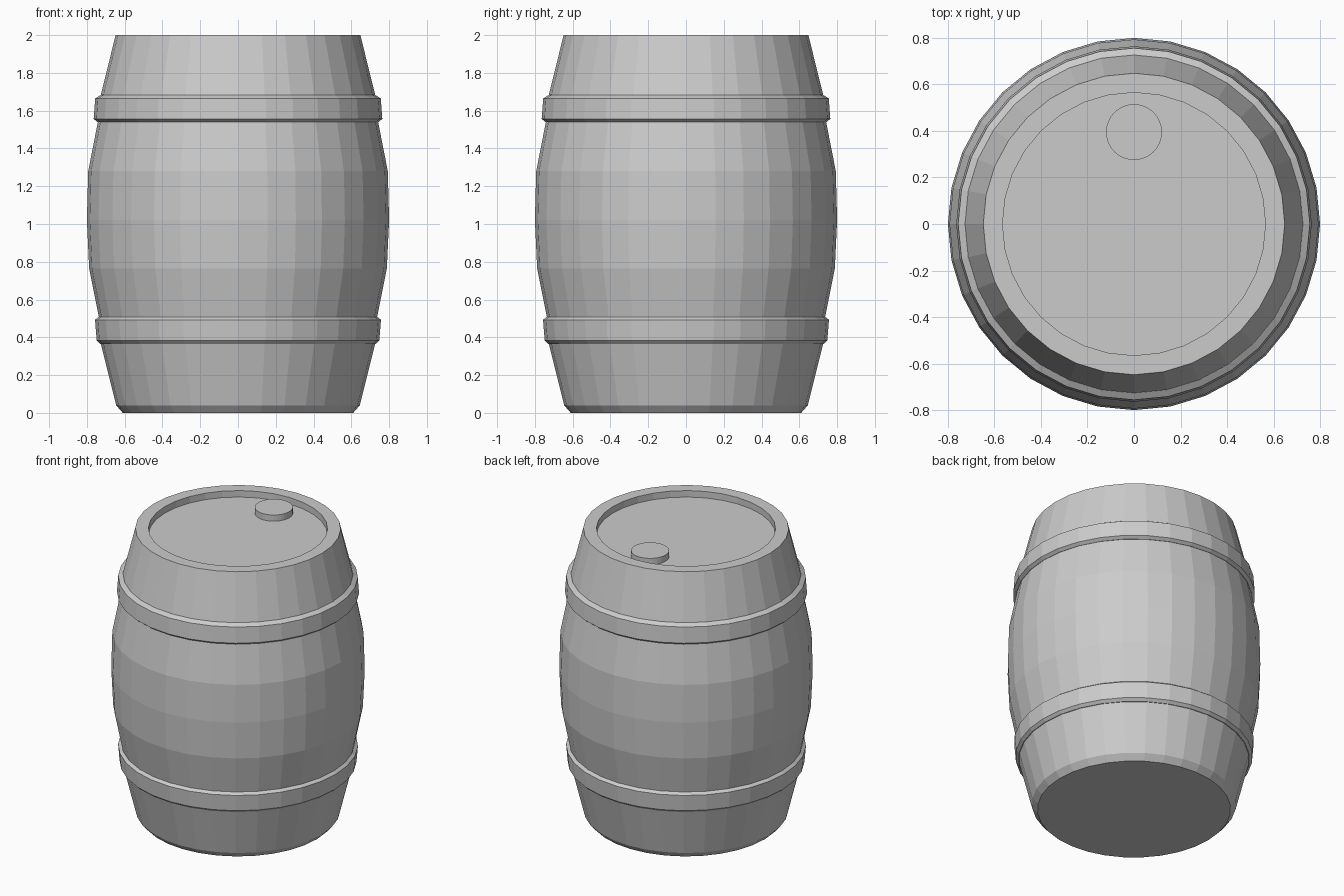
import bpy, bmesh, math

if "Cube" in bpy.data.objects:
    bpy.data.objects.remove(bpy.data.objects["Cube"])

SIDES = 32


def lathe(name, profile, center=(0, 0), closed=False, sides=SIDES):
    """Spin an (r, z) profile round the z axis; open profiles get end caps."""
    bm = bmesh.new()
    rings = []
    for r, z in profile:
        rings.append([bm.verts.new((center[0] + r * math.cos(2 * math.pi * i / sides),
                                    center[1] + r * math.sin(2 * math.pi * i / sides), z))
                      for i in range(sides)])
    pairs = list(zip(rings, rings[1:]))
    if closed:
        pairs.append((rings[-1], rings[0]))
    for a, b in pairs:
        for i in range(sides):
            j = (i + 1) % sides
            bm.faces.new((a[i], a[j], b[j], b[i]))
    if not closed:
        bm.faces.new(rings[0][::-1])
        bm.faces.new(rings[-1])
    bmesh.ops.recalc_face_normals(bm, faces=bm.faces)
    mesh = bpy.data.meshes.new(name)
    bm.to_mesh(mesh)
    bm.free()
    obj = bpy.data.objects.new(name, mesh)
    bpy.context.collection.objects.link(obj)
    return obj


# Bulging body with bottom bevel, top rim and recessed lid
lathe("barrel_body", [
    (0.61, 0), (0.645, 0.04), (0.727, 0.37), (0.737, 0.51), (0.788, 0.765),
    (0.80, 1.02), (0.793, 1.28), (0.742, 1.54), (0.727, 1.68), (0.648, 2.0),
    (0.565, 2.0), (0.565, 1.955)])

# Bevelled hoops, each tapering with the body
lathe("lower_hoop", [
    (0.70, 0.365), (0.73, 0.365), (0.748, 0.383), (0.757, 0.493),
    (0.737, 0.508), (0.70, 0.508)], closed=True)
lathe("upper_hoop", [
    (0.70, 1.54), (0.744, 1.54), (0.764, 1.556), (0.756, 1.665),
    (0.728, 1.682), (0.70, 1.682)], closed=True)

# Bung near the back of the lid
lathe("bung", [(0.12, 1.94), (0.12, 1.998)], center=(0, 0.395))
